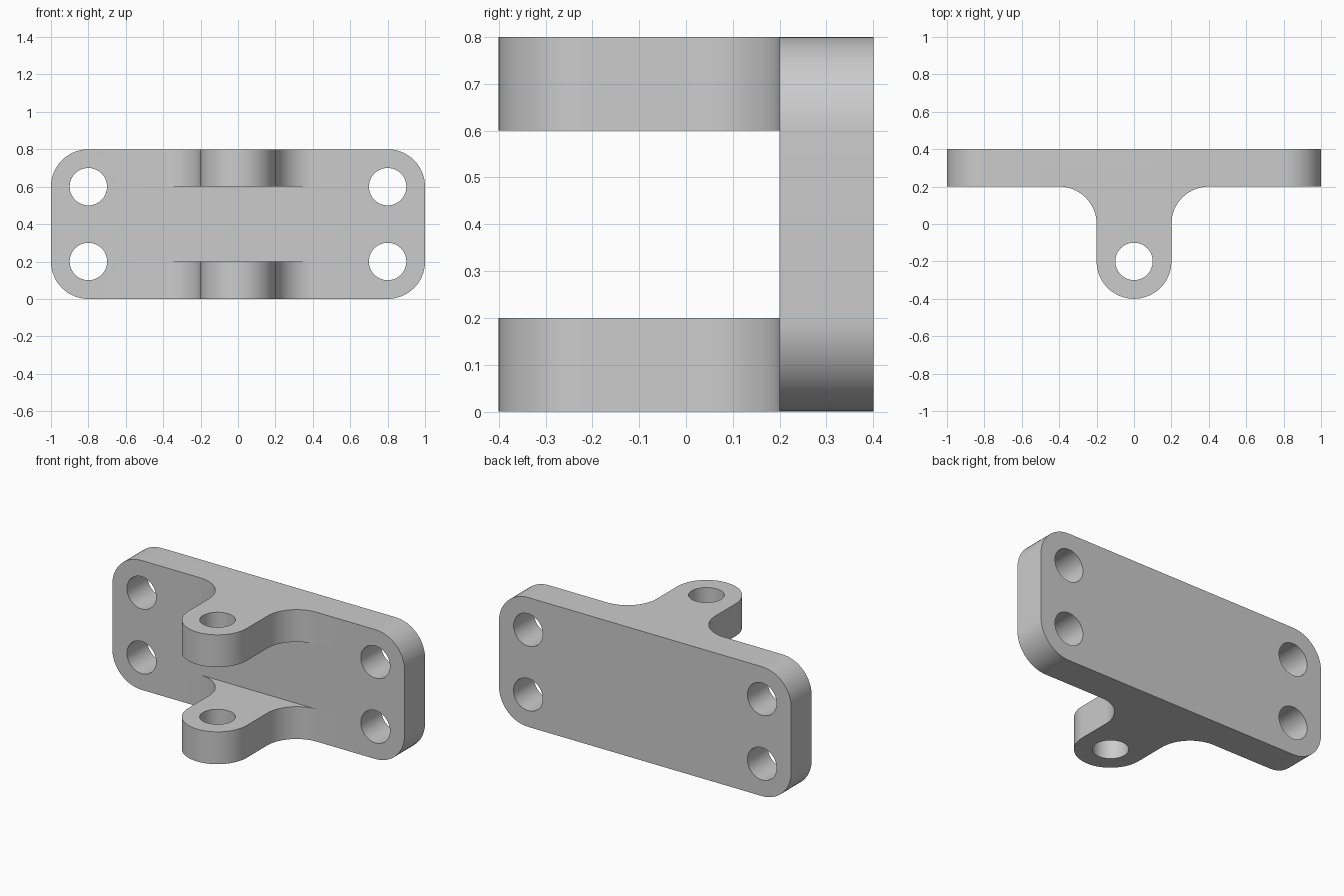
import bpy, bmesh, math
from mathutils import Matrix

if "Cube" in bpy.data.objects:
    bpy.data.objects.remove(bpy.data.objects["Cube"])

grey = bpy.data.materials.new("plain grey")
grey.diffuse_color = (0.6, 0.6, 0.6, 1)
grey.use_nodes = True
grey.node_tree.nodes["Principled BSDF"].inputs["Base Color"].default_value = grey.diffuse_color


def arc(cx, cy, r, a0, a1, n=16):
    """Points on an arc, angles in degrees."""
    angles = [math.radians(a0 + (a1 - a0) * i / n) for i in range(n + 1)]
    return [(cx + r * math.cos(a), cy + r * math.sin(a)) for a in angles]


def circle(cx, cy, r):
    return arc(cx, cy, r, 0, 360, 48)[:-1]


def prism(name, profile, low, high, upright=False):
    """Extrude an outline along z, or along y with the outline in x-z."""
    bm = bmesh.new()
    face = bm.faces.new([bm.verts.new((x, y, low)) for x, y in profile])
    top = bmesh.ops.extrude_face_region(bm, geom=[face])["geom"]
    bmesh.ops.translate(bm, vec=(0, 0, high - low),
                        verts=[v for v in top if isinstance(v, bmesh.types.BMVert)])
    if upright:
        swap = Matrix(((1, 0, 0, 0), (0, 0, 1, 0), (0, 1, 0, 0), (0, 0, 0, 1)))
        bmesh.ops.transform(bm, matrix=swap, verts=bm.verts)
    bmesh.ops.recalc_face_normals(bm, faces=bm.faces)
    mesh = bpy.data.meshes.new(name)
    bm.to_mesh(mesh)
    bm.free()
    mesh.materials.append(grey)
    obj = bpy.data.objects.new(name, mesh)
    bpy.context.collection.objects.link(obj)
    return obj


def combine(target, tool, operation):
    """Apply a boolean and discard the tool object."""
    bpy.context.view_layer.objects.active = target
    mod = target.modifiers.new("boolean", "BOOLEAN")
    mod.operation, mod.solver, mod.object = operation, "EXACT", tool
    bpy.ops.object.modifier_apply(modifier=mod.name)
    bpy.data.objects.remove(tool)


# Mounting plate with rounded corners
outline = (arc(0.8, 0.6, 0.2, 0, 90) + arc(-0.8, 0.6, 0.2, 90, 180)
           + arc(-0.8, 0.2, 0.2, 180, 270) + arc(0.8, 0.2, 0.2, 270, 360))
bracket = prism("clevis_bracket", outline, 0.2, 0.4, upright=True)

# Two filleted lugs, rooted inside the plate
lug = ([(0.4, 0.3), (-0.4, 0.3)] + arc(-0.4, 0, 0.2, 90, 0)
       + arc(0, -0.2, 0.2, 180, 360, 32) + arc(0.4, 0, 0.2, 180, 90))
for z in (0, 0.6):
    combine(bracket, prism("lug", lug, z, z + 0.2), "UNION")

# Bolt holes through the plate
for x in (-0.8, 0.8):
    for z in (0.2, 0.6):
        combine(bracket, prism("bolt_hole", circle(x, z, 0.1), 0.1, 0.5, True), "DIFFERENCE")

# Pin hole through both lugs
combine(bracket, prism("pin_hole", circle(0, -0.2, 0.1), -0.1, 0.9), "DIFFERENCE")

bpy.ops.object.select_all(action="DESELECT")
bracket.select_set(True)
bpy.context.view_layer.objects.active = bracket
bpy.ops.object.shade_smooth_by_angle(angle=math.radians(30))
